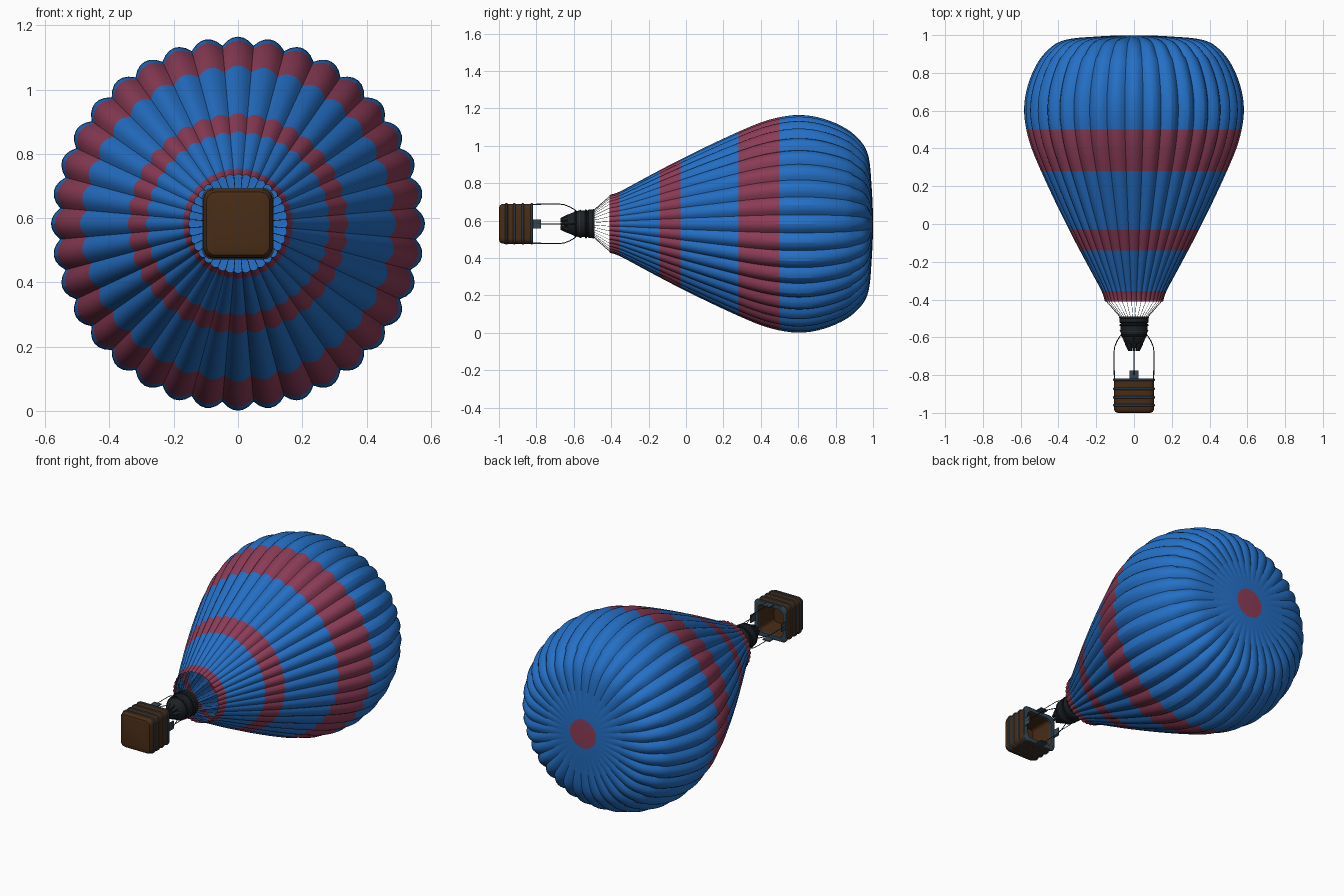
import bpy, bmesh
from math import sin, cos, pi, radians
from mathutils import Vector

if "Cube" in bpy.data.objects:
    bpy.data.objects.remove(bpy.data.objects["Cube"])

CZ = 0.583      # height of the balloon's axis, which runs along y
GORES, SEG = 36, 6


def material(name, rgb):
    m = bpy.data.materials.new(name)
    m.diffuse_color = (*rgb, 1)
    m.use_nodes = True
    m.node_tree.nodes["Principled BSDF"].inputs["Base Color"].default_value = m.diffuse_color
    return m


BLUE = material("blue", (0.018, 0.16, 0.56))
RED = material("red", (0.26, 0.045, 0.095))
BROWN = material("brown", (0.065, 0.025, 0.008))
STEEL = material("steel", (0.035, 0.06, 0.085))
BLACK = material("black", (0.012, 0.015, 0.018))


def loft(name, rings, mats, cap=(False, False), closed=False, pick=None, angle=35):
    """Skin a list of equal-length vertex rings; pick(y) chooses a material."""
    bm = bmesh.new()
    vs = [[bm.verts.new(p) for p in r] for r in rings]
    n = len(vs[0])
    pairs = list(zip(vs, vs[1:])) + ([(vs[-1], vs[0])] if closed else [])
    for a, b in pairs:
        for i in range(n):
            f = bm.faces.new((a[i], a[(i + 1) % n], b[(i + 1) % n], b[i]))
            if pick:
                f.material_index = pick(f)
    for flag, ring in zip(cap, (vs[0], vs[-1])):
        if flag:
            f = bm.faces.new(ring)
            if pick:
                f.material_index = pick(f)
    bmesh.ops.recalc_face_normals(bm, faces=bm.faces)
    me = bpy.data.meshes.new(name)
    bm.to_mesh(me)
    bm.free()
    ob = bpy.data.objects.new(name, me)
    bpy.context.collection.objects.link(ob)
    for m in mats:
        me.materials.append(m)
    bpy.ops.object.select_all(action='DESELECT')
    ob.select_set(True)
    bpy.context.view_layer.objects.active = ob
    bpy.ops.object.shade_smooth_by_angle(angle=radians(angle))
    return ob


def circle(r, y, n=32, cx=0, cz=CZ):
    return [(cx + r * sin(2 * pi * i / n), y, cz + r * cos(2 * pi * i / n)) for i in range(n)]


def rounded_square(h, y, c=0.03, n=5):
    pts = []
    for k, (sx, sz) in enumerate(((1, 1), (-1, 1), (-1, -1), (1, -1))):
        for i in range(n + 1):
            a = pi / 2 * (k + i / n)
            pts.append((sx * (h - c) + c * cos(a), y, CZ + sz * (h - c) + c * sin(a)))
    return pts


# Envelope: smooth profile (y, radius) puffed out into gores
prof = [(-0.41, 0.154), (-0.355, 0.172), (-0.25, 0.228), (-0.14, 0.287), (-0.03, 0.344),
        (0.12, 0.418), (0.28, 0.492), (0.40, 0.542), (0.50, 0.57), (0.60, 0.582),
        (0.70, 0.571), (0.80, 0.538), (0.88, 0.493), (0.94, 0.435), (0.97, 0.38),
        (0.984, 0.31), (0.991, 0.22), (0.996, 0.14), (0.999, 0.07)]
P = [Vector(p) for p in prof]
curve = []
for i in range(len(P) - 1):
    p0, p1, p2, p3 = P[max(i - 1, 0)], P[i], P[i + 1], P[min(i + 2, len(P) - 1)]
    for s in range(3):
        t = s / 3
        curve.append(0.5 * (2 * p1 + (p2 - p0) * t + (2 * p0 - 5 * p1 + 4 * p2 - p3) * t * t
                            + (3 * p1 - p0 - 3 * p2 + p3) * t ** 3))
curve.append(P[-1])
rings = []
for i, c in enumerate(curve):
    d = (curve[min(i + 1, len(curve) - 1)] - curve[max(i - 1, 0)]).normalized()
    depth = 0.045 * c.y
    if c.x > 0.9:
        depth *= max(0, min(1, (c.y - 0.12) / 0.35))
    ring = []
    for k in range(GORES * SEG):
        t = (k % SEG) / SEG - 0.5
        q = depth * 4 * t * t
        y, r = c.x + q * d.y, c.y - q * d.x
        if c.x < 0.9:
            y = c.x
        a = 2 * pi * (k / SEG - 0.5) / GORES
        ring.append((r * sin(a), y, CZ + r * cos(a)))
    rings.append(ring)


def band(f):
    c = f.calc_center_median()
    bands = ((-0.42, -0.355), (-0.14, -0.03), (0.28, 0.5), (0.9985, 1.1))
    return int(any(a < c.y < b for a, b in bands))


loft("envelope", rings, [BLUE, RED], cap=(False, True), pick=band, angle=20)


# Thin cords and straps
def cord(name, lines, radius, mat):
    cu = bpy.data.curves.new(name, 'CURVE')
    cu.dimensions = '3D'
    cu.bevel_depth = radius
    cu.bevel_resolution = 0
    for line in lines:
        sp = cu.splines.new('POLY')
        sp.points.add(len(line) - 1)
        for p, v in zip(sp.points, line):
            p.co = (*v, 1)
    cu.materials.append(mat)
    bpy.context.collection.objects.link(bpy.data.objects.new(name, cu))


def polar(a, profile):
    return [(r * sin(a), y, CZ + r * cos(a)) for y, r in profile]


cord("mouth_cords", [polar(2 * pi * (k + 0.5) / GORES, [(-0.41, 0.147), (-0.495, 0.072)])
                     for k in range(GORES)], 0.001, BLACK)
strap = [(-0.80, 0.106), (-0.68, 0.106), (-0.65, 0.102), (-0.62, 0.09), (-0.595, 0.075), (-0.58, 0.06)]
cord("basket_ropes", [polar(k * pi / 2, strap) for k in range(4)], 0.0025, BLACK)

# Burner: ribbed housing with steel rings and nozzles
housing = [(0.06, -0.51), (0.06, -0.493), (0.075, -0.49), (0.077, -0.52), (0.070, -0.525),
           (0.072, -0.56), (0.068, -0.59), (0.058, -0.61), (0.05, -0.63), (0.035, -0.64)]
loft("burner_housing", [circle(r, y) for r, y in housing], [BLACK], cap=(True, True))
for i, (y, r) in enumerate(((-0.495, 0.074), (-0.535, 0.073), (-0.565, 0.071), (-0.59, 0.067))):
    bpy.ops.mesh.primitive_torus_add(major_segments=32, minor_segments=8, major_radius=r,
                                     minor_radius=0.005, location=(0, y, CZ), rotation=(pi / 2, 0, 0))
    ob = bpy.context.object
    ob.name = f"burner_ring_{i + 1}"
    ob.data.materials.append(STEEL if i % 2 == 0 else BLACK)
    bpy.ops.object.shade_smooth_by_angle()
for k in range(8):
    a = k * pi / 4
    tube = [(0.014, -0.61, 0.042), (0.013, -0.64, 0.034), (0.007, -0.672, 0.024)]
    loft(f"burner_nozzle_{k + 1}", [circle(r, y, 10, o * sin(a), CZ + o * cos(a)) for r, y, o in tube],
         [BLACK], cap=(True, True))

# Basket: hollow rounded box, open towards the envelope
shell = [(0.085, -1.0, 0.025), (0.098, -0.996, 0.028), (0.105, -0.985, 0.03), (0.107, -0.97, 0.03),
         (0.107, -0.822, 0.03), (0.088, -0.822, 0.02), (0.085, -0.975, 0.02)]
loft("basket", [rounded_square(h, y, c) for h, y, c in shell], [BROWN], cap=(True, True))
for i, y in enumerate((-0.96, -0.918, -0.872, -0.825)):
    w = 0.007
    inner = 0.085 if i == 3 else 0.102
    sect = [(inner, y - w), (0.107, y - w), (0.111, y - w / 2), (0.111, y + w / 2), (0.107, y + w), (inner, y + w)]
    loft(f"basket_band_{i + 1}", [rounded_square(h, v) for h, v in sect], [STEEL], closed=True)

# Rim plates that hold the ropes
for k in range(4):
    a = k * pi / 2
    bpy.ops.mesh.primitive_cube_add(size=1, location=(0.104 * sin(a), -0.805, CZ + 0.104 * cos(a)),
                                    rotation=(0, a, 0))
    ob = bpy.context.object
    ob.name = f"rim_plate_{k + 1}"
    ob.scale = (0.048, 0.06, 0.006)
    ob.data.materials.append(STEEL)
